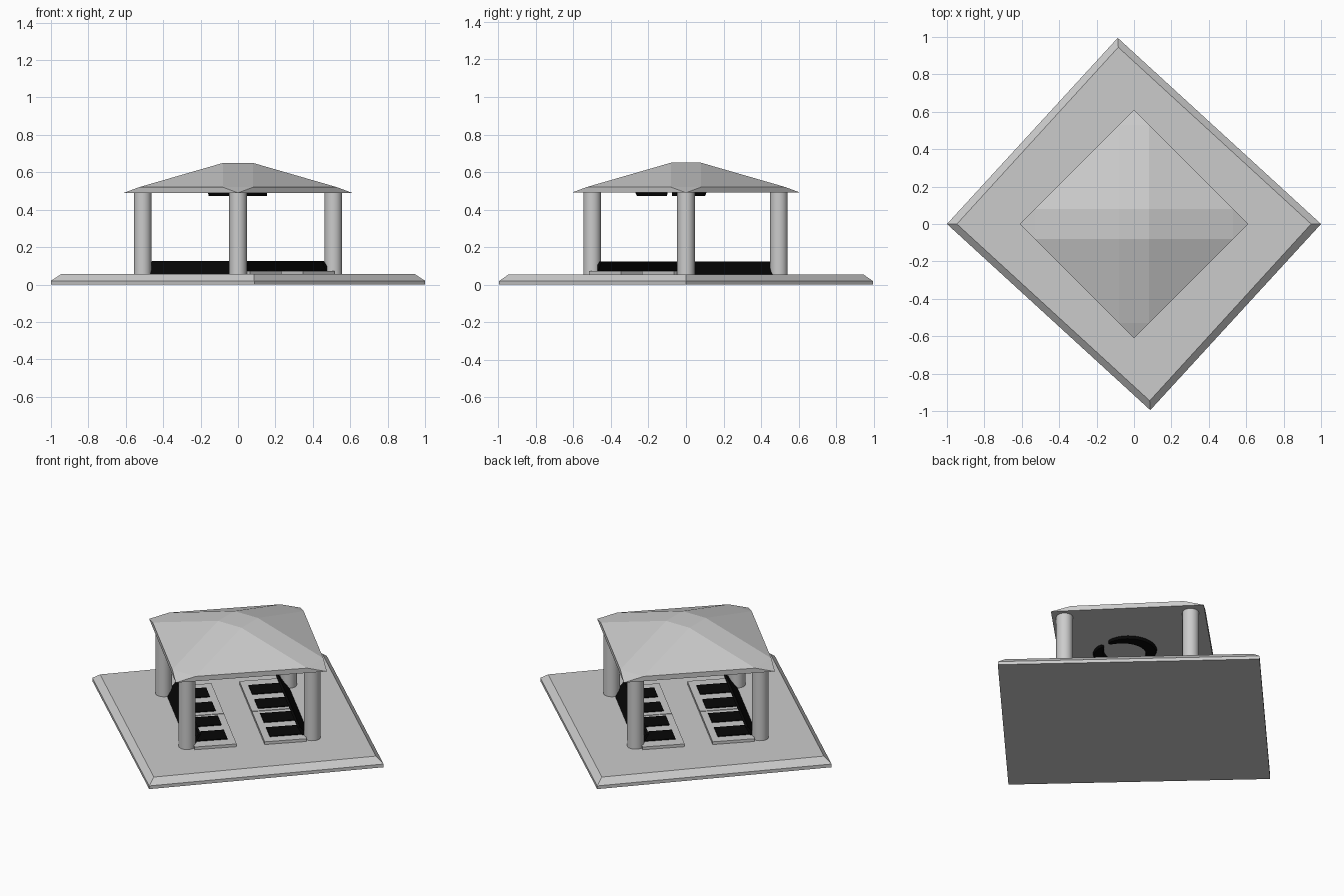
import bpy, bmesh, math

if "Cube" in bpy.data.objects:
    bpy.data.objects.remove(bpy.data.objects["Cube"])


def material(name, value):
    m = bpy.data.materials.new(name)
    m.diffuse_color = (value, value, value, 1)
    m.use_nodes = True
    m.node_tree.nodes["Principled BSDF"].inputs["Base Color"].default_value = m.diffuse_color
    return m


GREY = material("light_grey", 0.6)
BLACK = material("black", 0.002)


def finish(name, bm, mat):
    bmesh.ops.recalc_face_normals(bm, faces=bm.faces[:])
    me = bpy.data.meshes.new(name)
    bm.to_mesh(me)
    bm.free()
    me.materials.append(mat)
    ob = bpy.data.objects.new(name, me)
    bpy.context.scene.collection.objects.link(ob)
    return ob


def loft(name, rings, mat):
    """Solid through equal-length rings of points, capped at both ends."""
    bm = bmesh.new()
    loops = [[bm.verts.new(p) for p in r] for r in rings]
    n = len(loops[0])
    for a, b in zip(loops, loops[1:]):
        for i in range(n):
            j = (i + 1) % n
            bm.faces.new((a[i], a[j], b[j], b[i]))
    bm.faces.new(loops[0][::-1])
    bm.faces.new(loops[-1])
    return finish(name, bm, mat)


def diag(v, w, z):
    """Point in the frame turned 45 degrees: v across, w along the benches."""
    k = math.sqrt(0.5)
    return ((v - w) * k, (v + w) * k, z)


def block(name, side, v0, v1, w0, w1, z0, z1, mat):
    corners = [(v0, w0), (v1, w0), (v1, w1), (v0, w1)]
    loft(name, [[diag(side * v, side * w, z) for v, w in corners] for z in (z0, z1)], mat)


# Floor slab with sloped rim
outer = [(1, 0), (-0.087, 0.995), (-1, 0), (0.087, -0.995)]
inner = [(0.947, 0), (-0.084, 0.945), (-0.947, 0), (0.084, -0.945)]
loft("floor_slab", [[(x, y, 0) for x, y in outer],
                    [(x, y, 0.02) for x, y in outer],
                    [(x, y, 0.055) for x, y in inner]], GREY)

# Round pillars
for px, py in ((0.51, 0), (-0.51, 0), (0, 0.495), (0, -0.5)):
    ring = [(px + 0.047 * math.cos(i * math.tau / 24),
             py + 0.047 * math.sin(i * math.tau / 24)) for i in range(24)]
    pillar = loft("pillar", [[(x, y, z) for x, y in ring] for z in (0.05, 0.495)], GREY)
    bpy.ops.object.select_all(action='DESELECT')
    pillar.select_set(True)
    bpy.context.view_layer.objects.active = pillar
    bpy.ops.object.shade_smooth_by_angle()

# Roof: flat top, four hip strips, dipped corners, flat underside
bm = bmesh.new()
t = 0.08
for sx in (1, -1):
    for sy in (1, -1):
        bm.verts.new((sx * t, sy * t, 0.65))
        bm.verts.new((sx * t, sy * 0.53, 0.52))
        bm.verts.new((sx * 0.53, sy * t, 0.52))
    bm.verts.new((sx * 0.61, 0, 0.49))
    bm.verts.new((0, sx * 0.61, 0.49))
bmesh.ops.convex_hull(bm, input=bm.verts[:])
bmesh.ops.dissolve_limit(bm, angle_limit=0.02, verts=bm.verts[:], edges=bm.edges[:])
finish("roof", bm, GREY)

# Two crescents under the roof
for a0, a1 in ((12, 178), (192, 352)):
    rings = []
    for i in range(25):
        f = i / 24
        a = math.radians(a0 + (a1 - a0) * f)
        half = 0.008 + 0.032 * math.sin(math.pi * f) ** 0.6
        rings.append([((0.145 + d) * math.cos(a), -0.08 + (0.15 + d) * math.sin(a), z)
                      for d, z in ((-half, 0.492), (half, 0.492),
                                   (half * 0.8, 0.474), (-half * 0.8, 0.474))])
    loft("ceiling_crescent", rings, BLACK)

# Long floor panels, dark bars and leaning back walls on both sides
for s in (1, -1):
    for w0, w1 in ((-0.41, -0.003), (0.003, 0.41)):
        block("floor_panel", s, 0.08, 0.32, w0, w1, 0.05, 0.072, GREY)
    for w in (-0.29, -0.1, 0.09, 0.28):
        block("dark_bar", s, 0.12, 0.32, w - 0.06, w + 0.06, 0.07, 0.077, BLACK)
    profile = [(0.35, 0.053), (0.29, 0.125), (0.275, 0.125), (0.315, 0.053)]
    loft("leaning_wall", [[diag(s * v, s * w, z) for v, z in profile]
                          for w in (-0.36, 0.36)], BLACK)
